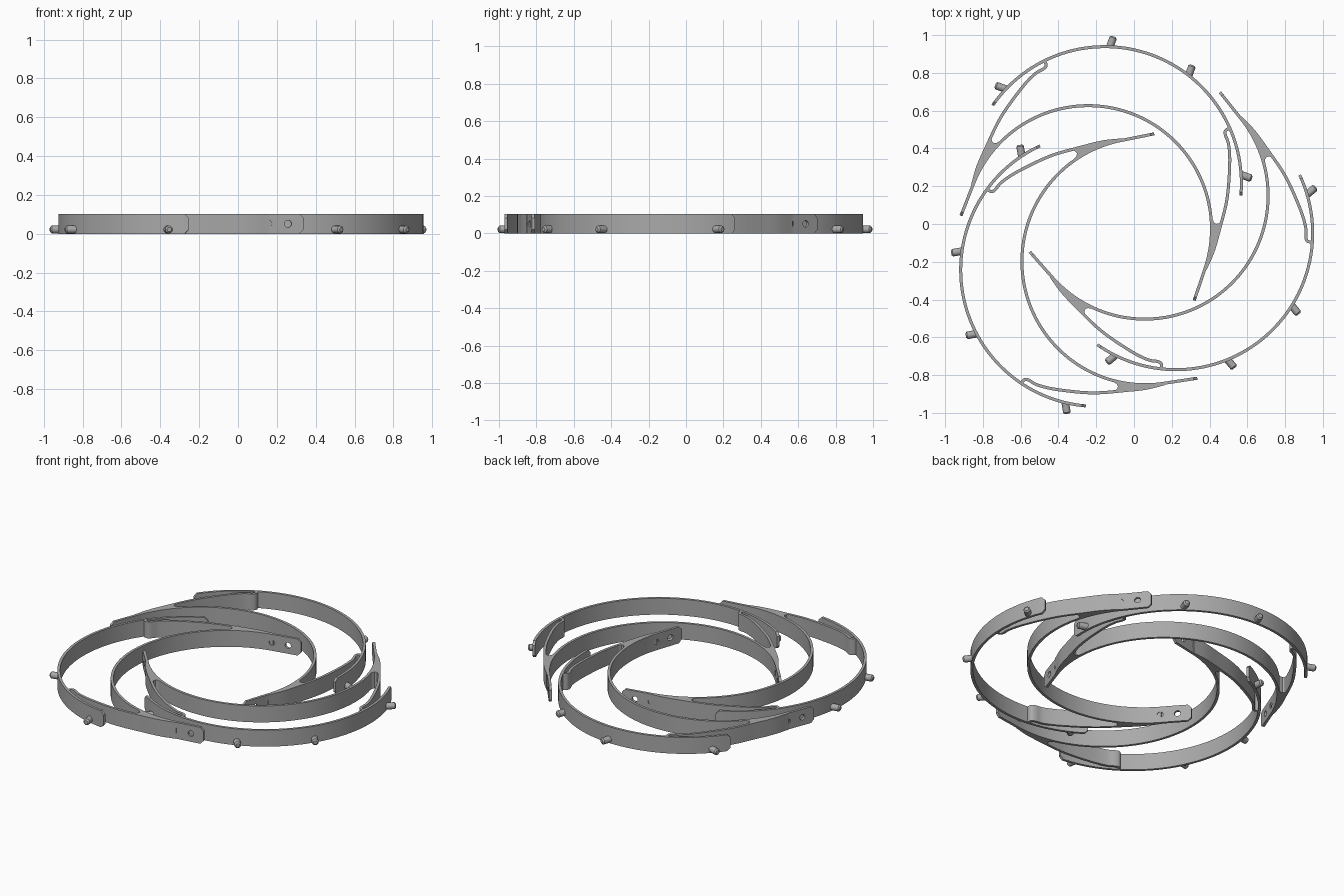
import bpy, bmesh, math
from mathutils import Matrix, Vector

if "Cube" in bpy.data.objects:
    bpy.data.objects.remove(bpy.data.objects["Cube"])

H = 0.103            # band height
T = 0.016            # band thickness
CH = 0.02            # corner chamfer at free ends
INNER_C, INNER_R = -0.07, 0.653
OUTER_C, OUTER_R = 0.188, 0.723
TAIL_END = -0.234

steel = bpy.data.materials.new("grey steel")
steel.use_nodes = True
steel.diffuse_color = (0.4, 0.4, 0.4, 1)
steel.node_tree.nodes["Principled BSDF"].inputs["Base Color"].default_value = (0.4, 0.4, 0.4, 1)


def to_mesh(bm, name):
    bmesh.ops.recalc_face_normals(bm, faces=bm.faces)
    me = bpy.data.meshes.new(name)
    bm.to_mesh(me)
    bm.free()
    me.materials.append(steel)
    return me


def arc(cy, r, half_deg, n):
    """Arc around (0, cy), measured from the +y axis, left to right."""
    angles = [math.radians(half_deg * (2 * i / n - 1)) for i in range(n + 1)]
    return [Vector((r * math.sin(a), cy + r * math.cos(a))) for a in angles]


def smooth(pts, n=6):
    """Catmull-Rom curve through the points."""
    p = [Vector(q) for q in pts]
    p = [2 * p[0] - p[1]] + p + [2 * p[-1] - p[-2]]
    out = []
    for a, b, c, d in zip(p, p[1:], p[2:], p[3:]):
        for k in range(n):
            t = k / n
            out.append(0.5 * (2 * b + (c - a) * t + (2 * a - 5 * b + 4 * c - d) * t * t
                              + (3 * b - a - 3 * c + d) * t ** 3))
    return out + [p[-2]]


def band(path, name, chamfer=False):
    """Upright strip along a plan path, with optional cut corners at both ends."""
    path = list(path)
    if chamfer:
        first = path[0] + (path[1] - path[0]).normalized() * CH
        last = path[-1] + (path[-2] - path[-1]).normalized() * CH
        path = [path[0], first] + path[1:-1] + [last, path[-1]]
    bm = bmesh.new()
    rings = []
    for i, p in enumerate(path):
        d = (path[min(i + 1, len(path) - 1)] - path[max(i - 1, 0)]).normalized()
        side = Vector((-d.y, d.x)) * T / 2
        cut = CH if chamfer and i in (0, len(path) - 1) else 0
        a, b = p + side, p - side
        rings.append([bm.verts.new((q.x, q.y, z)) for q, z in
                      ((a, cut), (b, cut), (b, H - cut), (a, H - cut))])
    for r, s in zip(rings, rings[1:]):
        for k in range(4):
            bm.faces.new((r[k], r[(k + 1) % 4], s[(k + 1) % 4], s[k]))
    bm.faces.new(rings[0])
    bm.faces.new(rings[-1])
    return to_mesh(bm, name)


def prism(outline, name):
    bm = bmesh.new()
    face = bm.faces.new([bm.verts.new((x, y, 0)) for x, y in outline])
    new = bmesh.ops.extrude_face_region(bm, geom=[face])["geom"]
    bmesh.ops.translate(bm, vec=(0, 0, H), verts=[g for g in new if isinstance(g, bmesh.types.BMVert)])
    return to_mesh(bm, name)


def pin(base, direction, name):
    """Short round peg with a chamfered tip."""
    bm = bmesh.new()
    turn = Vector((0, 0, 1)).rotation_difference(Vector(direction)).to_matrix().to_4x4()
    place = Matrix.Translation((base[0], base[1], 0.022)) @ turn
    bmesh.ops.create_cone(bm, cap_ends=True, segments=12, radius1=0.02, radius2=0.02, depth=0.06,
                          matrix=place @ Matrix.Translation((0, 0, 0.03)))
    tip = [f for f in bm.faces if (f.calc_center_median() - place.translation).length > 0.055]
    bmesh.ops.bevel(bm, geom=list(tip[0].edges), offset=0.008, segments=1, affect="EDGES")
    return to_mesh(bm, name)


def drill(mesh, spots):
    """Cut round holes sideways through a mesh."""
    bm = bmesh.new()
    for x, y in spots:
        m = Matrix.Translation((x, y, H / 2)) @ Matrix.Rotation(math.pi / 2, 4, "Y")
        bmesh.ops.create_cone(bm, cap_ends=True, segments=20, radius1=0.018, radius2=0.018,
                              depth=0.1, matrix=m)
    cutter = bpy.data.objects.new("hole_cutter", to_mesh(bm, "hole_cutter"))
    body = bpy.data.objects.new("drilled_body", mesh)
    for o in (cutter, body):
        bpy.context.collection.objects.link(o)
    cutter.hide_render = True
    mod = body.modifiers.new("holes", "BOOLEAN")
    mod.operation, mod.object, mod.solver = "DIFFERENCE", cutter, "EXACT"
    dg = bpy.context.evaluated_depsgraph_get()
    result = bpy.data.meshes.new_from_object(body.evaluated_get(dg))
    for o in (cutter, body):
        bpy.data.objects.remove(o)
    return result


parts = {}

# Inner band: arc running into a straight drilled tail on each side
inner = arc(INNER_C, INNER_R, 90, 72)
path = [Vector((-INNER_R - 0.004, TAIL_END))] + inner + [Vector((INNER_R + 0.004, TAIL_END))]
holes = [(s * INNER_R, TAIL_END + d) for s in (-1, 1) for d in (0.08, 0.18)]
parts["inner_band"] = drill(band(path, "inner_band", True), holes)

# Outer band
parts["outer_band"] = band(arc(OUTER_C, OUTER_R, 75.2, 64), "outer_band", True)

# Hooked arms and the wedges joining them to the inner band
hook = [(0.655, -0.06), (0.662, 0.04), (0.655, 0.152), (0.637, 0.327), (0.587, 0.508),
        (0.546, 0.604), (0.513, 0.645), (0.505, 0.667), (0.521, 0.688)]
wedge = [(0.655, -0.08), (0.645, 0.02), (0.625, 0.11), (0.606, 0.18), (0.602, 0.205),
         (0.612, 0.192), (0.626, 0.187), (0.639, 0.194), (0.648, 0.215), (0.656, 0.152), (0.663, 0.04)]
for side, s in (("left", 1), ("right", -1)):
    parts["hook_arm_" + side] = band(smooth([(s * x, y) for x, y in hook]), "hook_arm")
    parts["wedge_" + side] = prism([(s * x, y) for x, y in wedge], "wedge")
    # Pegs along the lower edge of the outer band
    parts["middle_pin_" + side] = pin((s * 0.222, 0.874), (0, 1, 0), "middle_pin")
    parts["end_pin_" + side] = pin((s * 0.663, 0.477), (s, 0, 0), "end_pin")

# Three identical segments around the centre
for i in range(3):
    m = (Matrix.Translation((-0.042, -0.025, 0))
         @ Matrix.Rotation(math.radians(120 * i - 20), 4, "Z")
         @ Matrix.Translation((-0.188, 0, 0)))
    for name, mesh in parts.items():
        ob = bpy.data.objects.new(f"{name}_{i + 1}", mesh)
        bpy.context.collection.objects.link(ob)
        ob.matrix_world = m

# Smooth shading on the curved faces, sharp at the edges
for mesh in parts.values():
    bm = bmesh.new()
    bm.from_mesh(mesh)
    for f in bm.faces:
        f.smooth = True
    for e in bm.edges:
        e.smooth = len(e.link_faces) == 2 and e.calc_face_angle(0) < math.radians(32)
    bm.to_mesh(mesh)
    bm.free()
